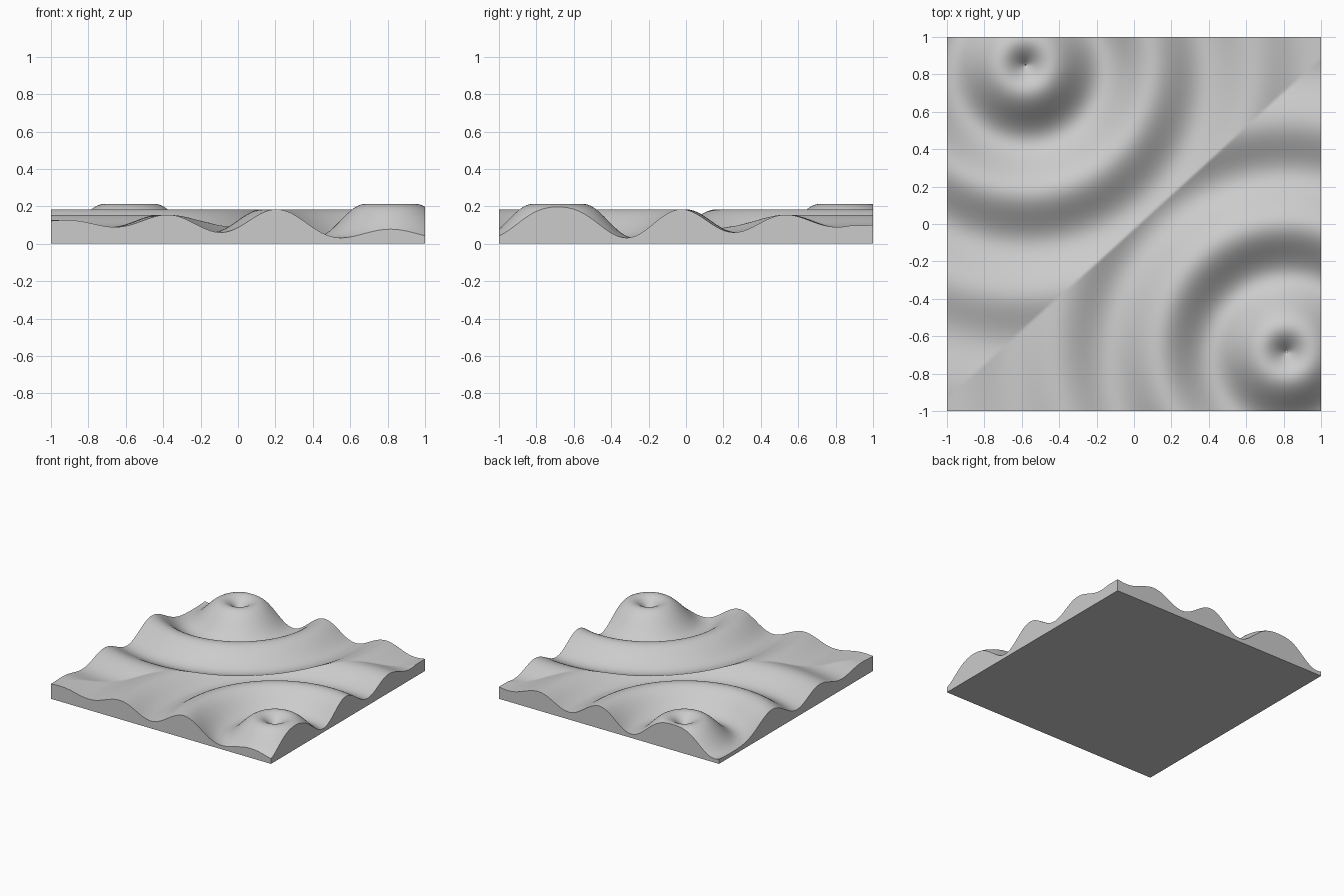
import bpy
import bmesh
import math

cube = bpy.data.objects.get("Cube")
if cube:
    bpy.data.objects.remove(cube, do_unlink=True)

# Wave settings
CENTRES = [(-0.58, 0.85), (0.815, -0.685)]
REST, AMPLITUDE, WAVELENGTH, REACH = 0.115, 0.105, 0.553, 2.0
SEGMENTS = 200


def wave_height(x, y):
    """Fading ripple around whichever centre is nearer."""
    d = min(math.hypot(x - cx, y - cy) for cx, cy in CENTRES)
    fade = max(0.0, 1 - d / REACH)
    return REST + AMPLITUDE * fade * math.sin(math.tau * d / WAVELENGTH)


def make_material(name, value):
    mat = bpy.data.materials.new(name)
    mat.use_nodes = True
    colour = (value, value, value, 1)
    mat.diffuse_color = colour
    mat.node_tree.nodes["Principled BSDF"].inputs["Base Color"].default_value = colour
    return mat


# Rippled top surface
bm = bmesh.new()
bmesh.ops.create_grid(bm, x_segments=SEGMENTS, y_segments=SEGMENTS, size=1)
for v in bm.verts:
    v.co.z = wave_height(v.co.x, v.co.y)

# Straight side walls down to the ground
rim = [e for e in bm.edges if e.is_boundary]
walls = bmesh.ops.extrude_edge_only(bm, edges=rim)["geom"]
for v in walls:
    if isinstance(v, bmesh.types.BMVert):
        v.co.z = 0

# Flat underside
bottom = [e for e in bm.edges if e.is_boundary]
bmesh.ops.contextual_create(bm, geom=bottom)
bmesh.ops.recalc_face_normals(bm, faces=bm.faces)

mesh = bpy.data.meshes.new("rippled_slab")
bm.to_mesh(mesh)
bm.free()
mesh.materials.append(make_material("light grey", 0.6))
slab = bpy.data.objects.new("rippled_slab", mesh)
bpy.context.collection.objects.link(slab)

# Smooth waves, sharp slab edges
bpy.ops.object.select_all(action="DESELECT")
slab.select_set(True)
bpy.context.view_layer.objects.active = slab
bpy.ops.object.shade_smooth_by_angle(angle=math.radians(35))
